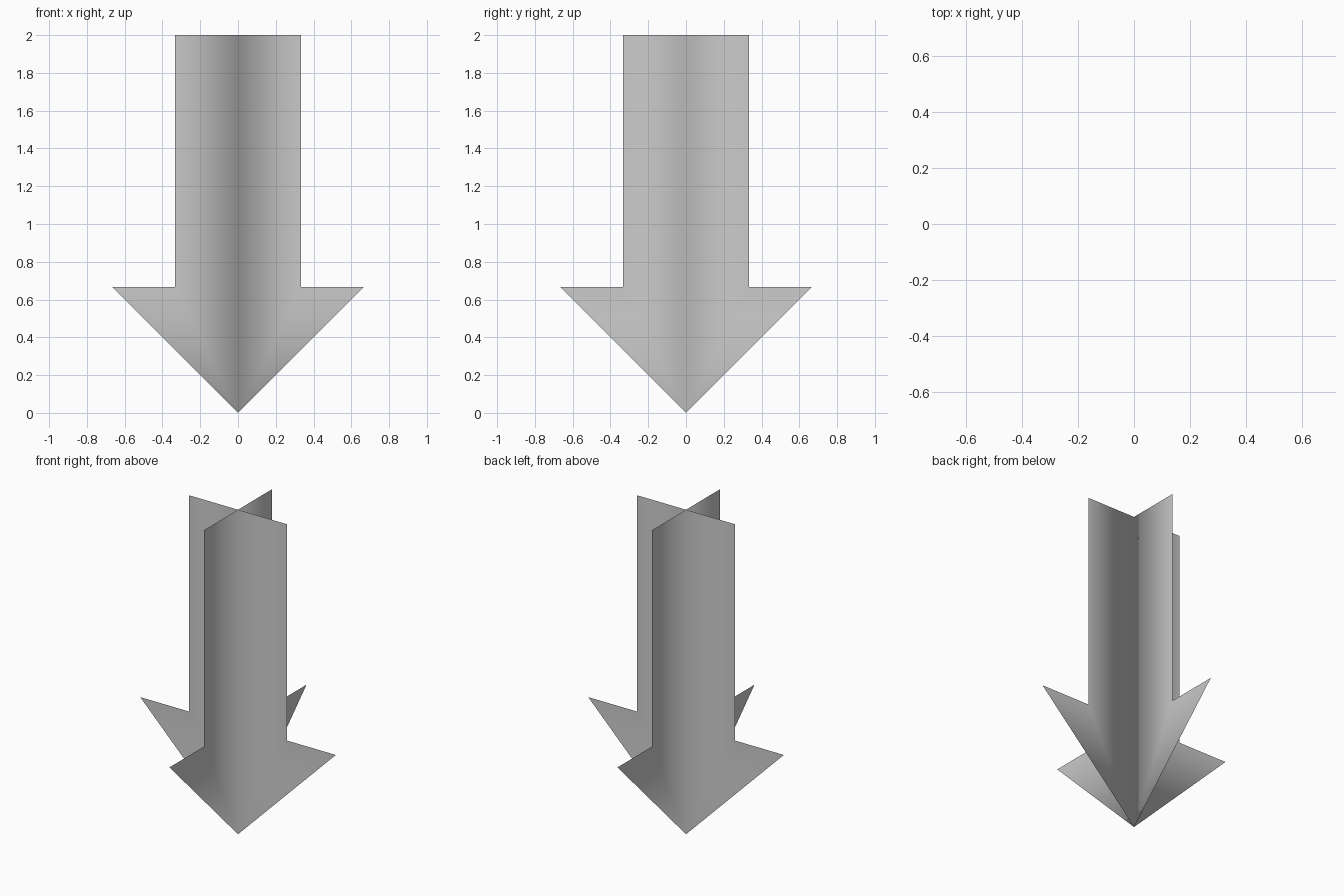
import bpy, bmesh
from math import cos, sin, radians

if "Cube" in bpy.data.objects:
    bpy.data.objects.remove(bpy.data.objects["Cube"])

# Half profile of the arrow: (distance from axis, height)
TIP, BARB, NOTCH, SHOULDER, TOP = (0, 0), (0.667, 0.667), (0.333, 0.667), (0.333, 2), (0, 2)
PROFILE = [TIP, BARB, NOTCH, SHOULDER, TOP]

bm = bmesh.new()

# Four thin blades around the vertical axis
for i in range(4):
    a = radians(90 * i)
    verts = [bm.verts.new((r * cos(a), r * sin(a), z)) for r, z in PROFILE]
    face = bm.faces.new(verts)
    face.smooth = True

# Join the blades along the shared centre line
bmesh.ops.remove_doubles(bm, verts=bm.verts, dist=0.0001)

# Opposite blades face the same way, so each pair reads as one flat arrow
for f in bm.faces:
    f.normal_update()
    if f.normal.y > 0.5 or f.normal.x < -0.5:
        f.normal_flip()

mesh = bpy.data.meshes.new("crossed_arrow")
bm.to_mesh(mesh)
bm.free()
arrow = bpy.data.objects.new("crossed_arrow", mesh)
bpy.context.collection.objects.link(arrow)
